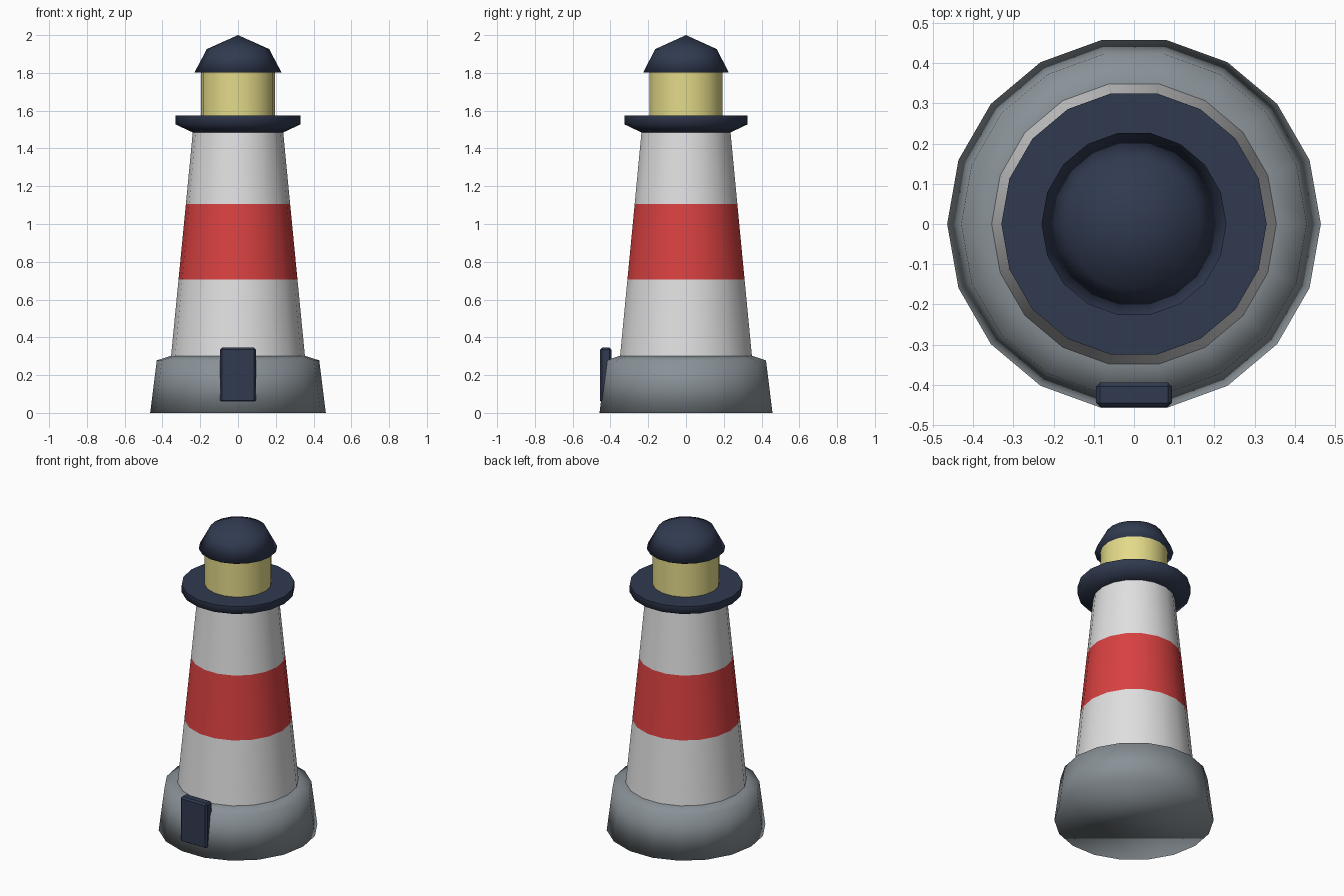
import bpy, bmesh
from math import cos, sin, radians, tau

SIDES = 18

cube = bpy.data.objects.get("Cube")
if cube:
    bpy.data.objects.remove(cube, do_unlink=True)


def material(name, rgb):
    mat = bpy.data.materials.new(name)
    mat.use_nodes = True
    colour = (*rgb, 1)
    mat.diffuse_color = colour
    mat.node_tree.nodes["Principled BSDF"].inputs["Base Color"].default_value = colour
    return mat


WHITE = material("white paint", (0.74, 0.74, 0.75))
RED = material("red paint", (0.69, 0.052, 0.052))
GREY = material("grey stone", (0.25, 0.285, 0.31))
NAVY = material("navy metal", (0.03, 0.042, 0.08))
YELLOW = material("lamp glow", (0.77, 0.70, 0.25))


def finish(bm, name, mats, angle=None):
    """Turn a bmesh into a smooth-shaded object."""
    bmesh.ops.recalc_face_normals(bm, faces=bm.faces)
    mesh = bpy.data.meshes.new(name)
    bm.to_mesh(mesh)
    bm.free()
    for mat in mats:
        mesh.materials.append(mat)
    obj = bpy.data.objects.new(name, mesh)
    bpy.context.collection.objects.link(obj)
    bpy.ops.object.select_all(action='DESELECT')
    obj.select_set(True)
    bpy.context.view_layer.objects.active = obj
    if angle is None:
        bpy.ops.object.shade_smooth()
    else:
        bpy.ops.object.shade_smooth_by_angle(angle=radians(angle))
    return obj


def lathe(name, profile, mats, angle=None, bands=None):
    """Revolve (radius, z) points, closing both ends; bands give slots per ring."""
    bm = bmesh.new()
    rings = []
    for r, z in profile:
        if r == 0:
            rings.append([bm.verts.new((0, 0, z))] * SIDES)
        else:
            rings.append([bm.verts.new((r * cos(tau * i / SIDES), r * sin(tau * i / SIDES), z))
                          for i in range(SIDES)])
    for k, (low, high) in enumerate(zip(rings, rings[1:])):
        for i in range(SIDES):
            j = (i + 1) % SIDES
            corners = list(dict.fromkeys((low[i], low[j], high[j], high[i])))
            face = bm.faces.new(corners)
            face.material_index = bands[k] if bands else 0
    for ring, point in ((rings[0], profile[0]), (rings[-1], profile[-1])):
        if point[0] > 0:
            bm.faces.new(ring)
    return finish(bm, name, mats, angle)


# Stone base with a shoulder
lathe("stone_base", [(0.465, 0), (0.43, 0.278), (0.355, 0.302)], [GREY])

# Tapered tower with a flush red band
lathe("tower", [(0.355, 0.295), (0.315, 0.705), (0.276, 1.105), (0.239, 1.49)],
      [WHITE, RED], 40, bands=[0, 1, 0])

# Walkway, lamp room and domed roof
lathe("gallery", [(0.24, 1.485), (0.33, 1.527), (0.33, 1.574)], [NAVY], 70)
lathe("lamp_room", [(0.196, 1.57), (0.196, 1.81)], [YELLOW], 40)
lathe("roof", [(0.23, 1.803), (0.165, 1.926), (0, 2)], [NAVY])

# Door block with softened edges
bm = bmesh.new()
bmesh.ops.create_cube(bm, size=1)
for v in bm.verts:
    v.co = (v.co.x * 0.19, v.co.y * 0.06 - 0.425, v.co.z * 0.29 + 0.2)
bmesh.ops.bevel(bm, geom=bm.edges[:], offset=0.01, segments=1, affect='EDGES')
finish(bm, "door", [NAVY], 30)
